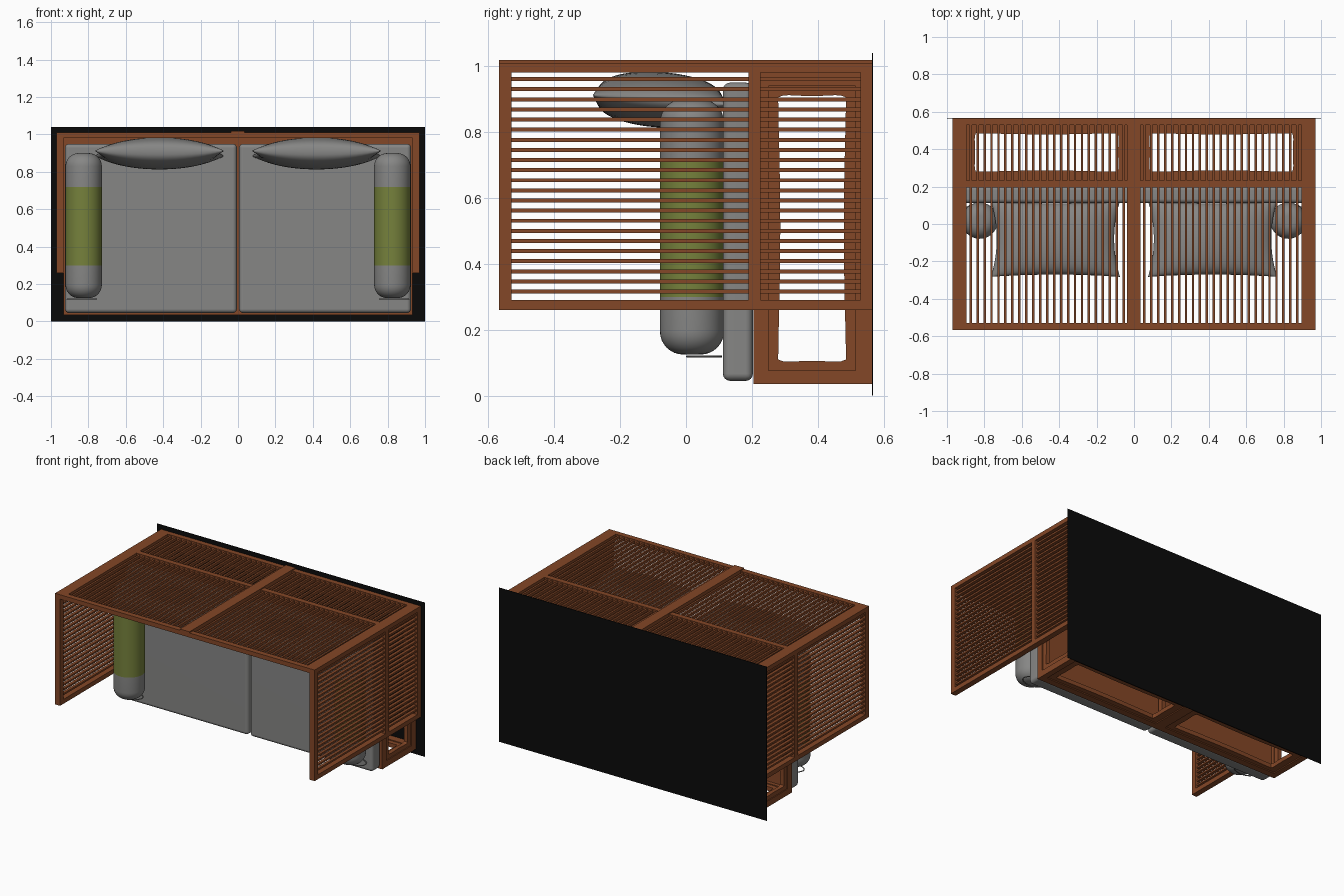
import bpy, bmesh, math
from mathutils import Matrix

if "Cube" in bpy.data.objects:
    bpy.data.objects.remove(bpy.data.objects["Cube"])


def mat(name, c):
    m = bpy.data.materials.new(name)
    m.diffuse_color = (*c, 1)
    m.use_nodes = True
    m.node_tree.nodes["Principled BSDF"].inputs["Base Color"].default_value = m.diffuse_color
    return m


WOOD = mat("brown wood", (0.23, 0.063, 0.02))
GREY = mat("grey fabric", (0.24, 0.24, 0.235))
GREEN = mat("olive fabric", (0.18, 0.22, 0.045))
BLACK = mat("black", (0.003, 0.003, 0.003))


def finish(bm, name, mats, smooth=False):
    bmesh.ops.recalc_face_normals(bm, faces=bm.faces)
    me = bpy.data.meshes.new(name)
    bm.to_mesh(me)
    bm.free()
    for m in mats:
        me.materials.append(m)
    for p in me.polygons:
        p.use_smooth = smooth
    ob = bpy.data.objects.new(name, me)
    bpy.context.collection.objects.link(ob)
    return ob


def add_box(bm, x0, x1, y0, y1, z0, z1):
    m = Matrix.Translation(((x0 + x1) / 2, (y0 + y1) / 2, (z0 + z1) / 2)) @ \
        Matrix.Diagonal((x1 - x0, y1 - y0, z1 - z0, 1))
    bmesh.ops.create_cube(bm, size=1, matrix=m)


def boxes(name, material, *items):
    bm = bmesh.new()
    for b in items:
        add_box(bm, *b)
    return finish(bm, name, [material])


def holed_panel(name, u0, u1, v0, v1, hu, hv, d0, d1, place):
    """Board with a pincushion-shaped opening; place maps (u, v, depth) to xyz."""
    bm, n, rings = bmesh.new(), 12, []
    sq = []
    for k in range(n):
        t = -1 + 2 * k / n
        sq.append((t, -1))
    sq += [(1, a) for a, _ in sq] + [(-a, 1) for a, _ in sq] + [(-1, -a) for a, _ in sq]
    cu, cv, au, av = (u0 + u1) / 2, (v0 + v1) / 2, (u1 - u0) / 2, (v1 - v0) / 2
    for d, inner in ((d0, 0), (d1, 0), (d1, 1), (d0, 1)):
        ring = []
        for a, b in sq:
            if inner:
                c = 1 - 0.03 * (a * b) ** 6
                p = (cu + hu * a * c * (1 - 0.02 * (1 - b * b)),
                     cv + hv * b * c * (1 - 0.09 * (1 - a * a)))
            else:
                p = (cu + au * a, cv + av * b)
            ring.append(bm.verts.new(place(*p, d)))
        rings.append(ring)
    for i in range(4):
        r, s = rings[i], rings[(i + 1) % 4]
        for j in range(len(sq)):
            k = (j + 1) % len(sq)
            bm.faces.new((r[j], r[k], s[k], s[j]))
    return finish(bm, name, [WOOD])


# Floor plate behind the reclining frame
boxes("floor_plate", BLACK, (-1, 1, 0.565, 0.568, 0, 1.04))

Y0, Y1 = -0.567, 0.5655
for s, side in ((-1, "left"), (1, "right")):
    def sx(a, b):
        return (min(s * a, s * b), max(s * a, s * b))

    # Arm frame and its slats
    a = sx(0.932, 0.97)
    boxes(side + "_arm_frame", WOOD,
          (*a, Y0, Y1, 0.26, 0.29), (*a, Y0, Y1, 0.98, 1.01),
          (*a, Y0, -0.53, 0.29, 0.98), (*a, 0.19, 0.226, 0.29, 0.98),
          (*a, 0.53, Y1, 0.29, 0.98))
    a = sx(0.941, 0.961)
    boxes(side + "_arm_slats", WOOD,
          *[(*a, -0.53, 0.53, z - 0.006, z + 0.006)
            for z in [0.316 + i * 0.0307 for i in range(22)]])

    # Back slats
    boxes(side + "_back_slats", WOOD,
          *[(*sx(x - 0.0065, x + 0.0065), -0.53, 0.53, 0.986, 1.004)
            for x in [0.055 + i * 0.0372 for i in range(23)]])

    # Base walls with openings: side, front and back
    holed_panel(side + "_base_side", 0.075, 0.94, 0.245, 0.52, 0.41, 0.106,
                s * 0.90, s * 0.928, lambda u, v, d: (d, v, u))
    for nm, d in (("front", 0.042), ("back", 0.945)):
        holed_panel(f"{side}_base_{nm}", s * 0.467 - 0.435, s * 0.467 + 0.435, 0.245, 0.52,
                    0.39, 0.106, d, d + 0.028, lambda u, v, d: (u, v, d))
    # Corner posts and rails of the base
    o = sx(0.895, 0.934)
    boxes(side + "_base_rails", WOOD,
          (*o, 0.205, 0.25, 0.035, 0.98), (*o, 0.515, Y1, 0.035, 0.98),
          (*o, 0.25, 0.515, 0.035, 0.076), (*o, 0.25, 0.515, 0.94, 0.98))

    # Seat cushion
    c = boxes(side + "_seat_cushion", GREY, (*sx(0.006, 0.925), 0.112, 0.203, 0.045, 0.95))
    bv = c.modifiers.new("round", 'BEVEL')
    bv.width, bv.segments = 0.022, 4
    for p in c.data.polygons:
        p.use_smooth = True
    c.modifiers.new("normals", 'WEIGHTED_NORMAL')

    # Back pillow: pinched square lens
    bm, n = bmesh.new(), 24
    for top in (1, -1):
        g = []
        for i in range(n + 1):
            row = []
            for j in range(n + 1):
                u, v = -math.cos(math.pi * i / n), -math.cos(math.pi * j / n)
                h = max(0, 1 - u * u) ** 0.55 * max(0, 1 - v * v) ** 0.36
                row.append(bm.verts.new((0.345 * u * (1 - 0.09 * (1 - v * v)),
                                         0.203 * v * (1 - 0.06 * (1 - u * u)),
                                         top * 0.084 * h)))
            g.append(row)
        for i in range(n):
            for j in range(n):
                bm.faces.new((g[i][j], g[i + 1][j], g[i + 1][j + 1], g[i][j + 1]))
    bmesh.ops.remove_doubles(bm, verts=bm.verts, dist=1e-5)
    p = finish(bm, side + "_back_pillow", [GREY], True)
    p.location = (s * 0.42, -0.08, 0.898)
    p.rotation_euler = (math.radians(-4), 0, 0)

    # Bolster: rounded roll with an olive middle band
    R, r, zb, zt, seg = 0.097, 0.07, 0.125, 0.9, 40
    arc = [math.pi / 2 * k / 8 for k in range(9)]
    prof = [(R - r + r * math.sin(t), zb + r - r * math.cos(t)) for t in arc]
    prof += [(R, 0.3), (R, 0.72)]
    prof += [(R - r + r * math.cos(t), zt - r + r * math.sin(t)) for t in arc]
    bm = bmesh.new()
    rings = [[bm.verts.new((s * 0.825 + q * math.cos(2 * math.pi * k / seg),
                            0.018 + q * math.sin(2 * math.pi * k / seg), z))
              for k in range(seg)] for q, z in prof]
    for lo, hi in zip(rings, rings[1:]):
        for k in range(seg):
            m = (k + 1) % seg
            f = bm.faces.new((lo[k], lo[m], hi[m], hi[k]))
            f.material_index = int(0.3 < f.calc_center_median().z < 0.72)
    bm.faces.new(rings[0])
    bm.faces.new(rings[-1])
    finish(bm, side + "_bolster", [GREY, GREEN], True)

    # Thin cord loop at the bolster end
    bpy.ops.mesh.primitive_torus_add(location=(s * 0.835, 0.055, 0.119), major_radius=0.052,
                                     minor_radius=0.003, major_segments=24, minor_segments=6)
    t = bpy.context.object
    t.name = side + "_cord_loop"
    t.scale.x = 1.5
    t.data.materials.append(GREY)

# Back frame: posts, rails and centre beam
boxes("back_frame", WOOD,
      (-0.932, -0.895, Y0, Y1, 0.98, 1.01), (0.895, 0.932, Y0, Y1, 0.98, 1.01),
      (-0.037, 0.034, Y0, Y1, 0.98, 1.018),
      (-0.895, 0.895, Y0, -0.53, 0.98, 1.01), (-0.895, 0.895, 0.195, 0.232, 0.98, 1.01),
      (-0.895, 0.895, 0.53, Y1, 0.98, 1.01))

# Base rails along the front and back, with centre posts
boxes("base_rails", WOOD,
      *[(-0.895, 0.895, y0, y1, z0, z1) for z0, z1 in ((0.035, 0.076), (0.94, 0.98))
        for y0, y1 in ((0.205, 0.25), (0.515, Y1))],
      *[(-0.036, 0.036, 0.25, 0.515, z0, z1) for z0, z1 in ((0.035, 0.076), (0.94, 0.98))],
      (-0.036, 0.036, 0.515, Y1, 0.076, 0.94))
holed_panel("centre_divider", 0.075, 0.94, 0.245, 0.52, 0.41, 0.106, -0.014, 0.014,
            lambda u, v, d: (d, v, u))

# Board under the seat cushions
boxes("seat_board", WOOD, (-0.9, 0.9, 0.206, 0.225, 0.07, 0.945))
